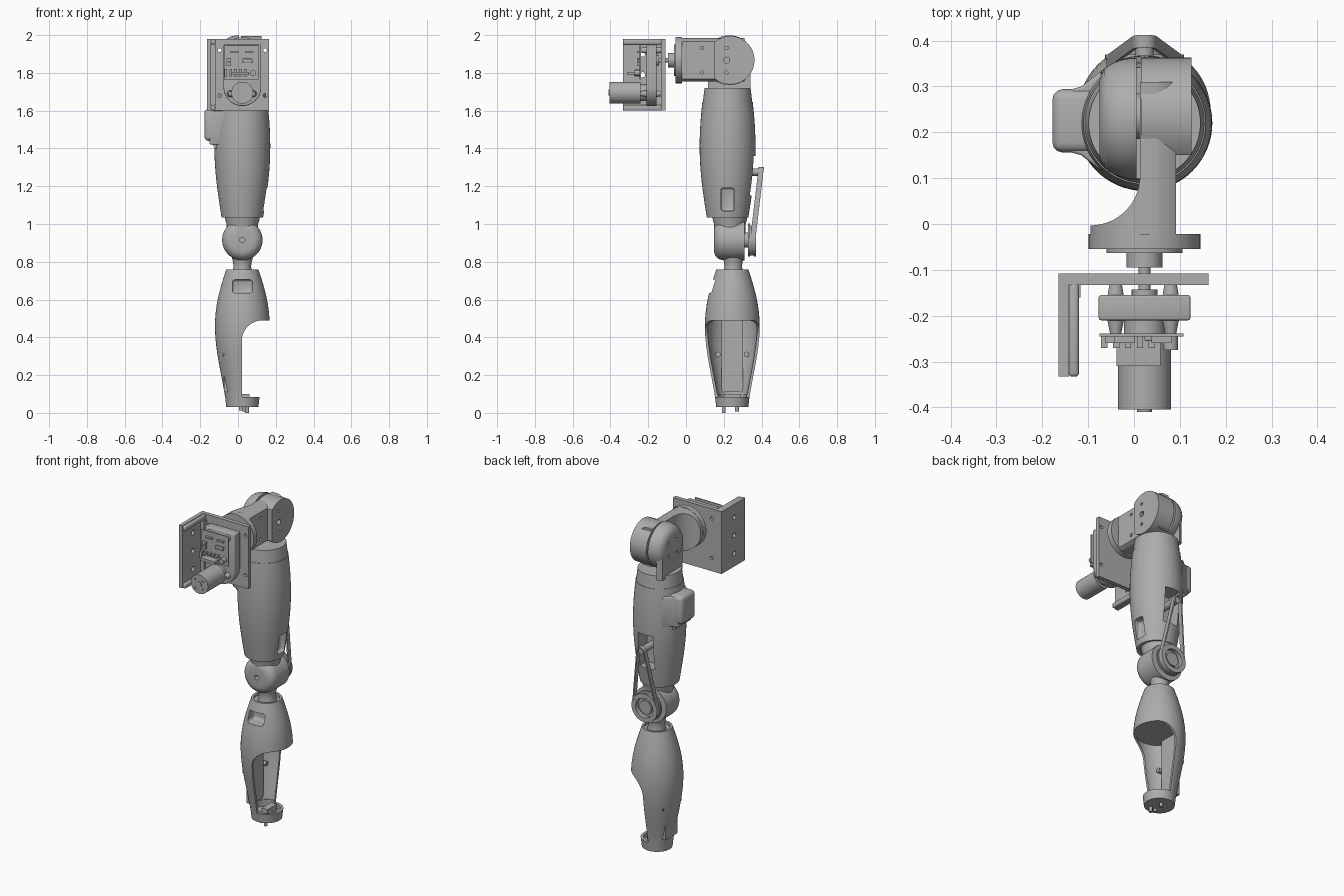
import bpy, bmesh
from math import pi, sin, cos, radians, sqrt
from mathutils import Matrix

if "Cube" in bpy.data.objects:
    bpy.data.objects.remove(bpy.data.objects["Cube"])

GREY = bpy.data.materials.new("plain grey")
GREY.use_nodes = True
GREY.diffuse_color = (.42, .42, .42, 1)
GREY.node_tree.nodes["Principled BSDF"].inputs["Base Color"].default_value = GREY.diffuse_color

TURN = {"X": Matrix.Rotation(pi / 2, 4, "Y"), "Y": Matrix.Rotation(-pi / 2, 4, "X"), "Z": Matrix()}

# Shared centre lines of the joints
MID = .023
ARM_Y, FOREARM_Y, SHOULDER_Y = .22, .245, .235
SHOULDER_Z, ELBOW_Z, MOTOR_Z = 1.867, .915, 1.695


def add(name, bm, bevel=0):
    bmesh.ops.recalc_face_normals(bm, faces=bm.faces)
    mesh = bpy.data.meshes.new(name)
    bm.to_mesh(mesh)
    bm.free()
    mesh.materials.append(GREY)
    ob = bpy.data.objects.new(name, mesh)
    bpy.context.collection.objects.link(ob)
    if bevel:
        mod = ob.modifiers.new("bevel", "BEVEL")
        mod.width, mod.segments, mod.angle_limit = bevel, 3, radians(50)
        bake(ob)
    return ob


def bake(ob):
    graph = bpy.context.evaluated_depsgraph_get()
    mesh = bpy.data.meshes.new_from_object(ob.evaluated_get(graph))
    ob.modifiers.clear()
    ob.data = mesh


def cut(ob, *cutters, operation="DIFFERENCE"):
    for cutter in cutters:
        cutter.hide_render = True
        mod = ob.modifiers.new("cut", "BOOLEAN")
        mod.object, mod.operation, mod.solver = cutter, operation, "EXACT"
    bake(ob)
    for cutter in cutters:
        bpy.data.objects.remove(cutter)


def skin(name, loops, bevel=0):
    """Closed body through matching loops of points."""
    bm = bmesh.new()
    loops = [[bm.verts.new(point) for point in loop] for loop in loops]
    for low, high in zip(loops, loops[1:]):
        for i in range(len(low)):
            bm.faces.new((low[i - 1], low[i], high[i], high[i - 1]))
    bm.faces.new(loops[0])
    bm.faces.new(loops[-1])
    return add(name, bm, bevel)


def lathe(name, axis, loc, profile, sides=48):
    """Turned part from (radius, distance along axis) pairs."""
    place = Matrix.Translation(loc) @ TURN[axis]
    ring = [2 * pi * i / sides for i in range(sides)]
    ob = skin(name, [[(r * cos(a), r * sin(a), h) for a in ring] for r, h in profile])
    ob.data.transform(place)
    return ob


def rod(name, axis, loc, radius, length):
    return lathe(name, axis, loc, [(radius, 0), (radius, length)])


def prism(name, axis, outline, low, high, bevel=0):
    """Flat outline in the plane across axis, pulled from low to high."""
    put = {"X": lambda u, v, w: (w, u, v), "Y": lambda u, v, w: (u, w, v), "Z": lambda u, v, w: (u, v, w)}[axis]
    return skin(name, [[put(u, v, w) for u, v in outline] for w in (low, high)], bevel)


def box(name, x, y, z, bevel=0):
    return prism(name, "Z", [(x[0], y[0]), (x[1], y[0]), (x[1], y[1]), (x[0], y[1])], *z, bevel)


def about(centre, half):
    return centre - half, centre + half


def arc(cx, cy, radius, start, end, steps=24):
    angles = [radians(start + (end - start) * i / steps) for i in range(steps + 1)]
    return [(cx + radius * cos(a), cy + radius * sin(a)) for a in angles]


def limb(name, loc, radius_at, bottom, top, steps=16):
    """Round limb whose radius is a function of height."""
    heights = [bottom + (top - bottom) * i / steps for i in range(steps + 1)]
    return lathe(name, "Z", loc, [(radius_at(z), z) for z in heights], 64)


def hole_ring(axis, loc, spread, radius, count):
    """Cutters spaced evenly on a circle in the plane across axis."""
    cutters = []
    for u, v in arc(0, 0, spread, 45, 405, count)[:-1]:
        x, y, z = loc
        spot = (x + u, y, z + v) if axis == "Y" else (x, y + u, z + v)
        cutters.append(rod("hole_cutter", axis, spot, radius, .1))
    return cutters


# Motor bracket with side lip
plate = box("motor_plate", (-.165, .163), (-.133, -.108), (1.6, 1.98))
cut(plate, *hole_ring("Y", (MID, -.2, 1.8), .17, .01, 4))
lip = box("motor_plate_lip", (-.165, -.142), (-.333, -.12), (1.6, 1.98))
cut(lip, *[rod("hole_cutter", "X", (-.2, -.23, z), .014, .1) for z in (1.68, 1.79, 1.9)])
for z in (1.615, 1.965):
    box("lip_rib", (-.143, -.12), (-.333, -.13), about(z, .015), bevel=.008)
box("lip_corner_brace", (-.143, -.117), (-.16, -.132), (1.63, 1.95))

# Gearbox, motor and driver board
gearbox_outline = arc(MID, MOTOR_Z + .03, .1, 180, 360) + [(.123, 1.95), (-.077, 1.95)]
prism("gearbox", "Y", gearbox_outline, -.21, -.155, bevel=.005)
rod("motor_collar", "Y", (MID, -.245, MOTOR_Z), .045, .04)
motor = rod("motor_can", "Y", (MID, -.405, MOTOR_Z), .058, .165)
cut(motor, *hole_ring("Y", (MID, -.5, MOTOR_Z), .036, .006, 4))
rod("motor_rear_bearing", "Y", (MID, -.41, MOTOR_Z), .016, .01)
box("driver_board", (-.075, .108), (-.245, -.239), (1.765, 1.945))
for x in about(.02, .06):
    for z in (1.69, 1.92):
        lathe("front_standoff", "Y", (x, -.158, z), [(.018, 0), (.013, .03)])
        lathe("rear_standoff", "Y", (x, -.24, z), [(.012, 0), (.018, .03)])
for i in range(5):
    box("header_pin", about(i * .026 - .065, .007), (-.27, -.24), (1.78, 1.82))
box("terminal_block", about(.01, .048), (-.31, -.24), (1.788, 1.805))
rod("capacitor", "Y", (.08, -.275, 1.8), .016, .035)
for z in (1.845, 1.87):
    box("small_chip", about(-.05, .012), (-.26, -.24), about(z, .009))
box("large_chip", about(.05, .027), (-.255, -.24), about(1.865, .01), bevel=.003)
for x in about(.02, .04):
    box("pin_row", about(x, .022), (-.26, -.24), about(1.91, .004))

# Output shaft and shoulder flange
rod("output_boss", "Y", (MID, -.158, SHOULDER_Z), .028, .015)
rod("output_shaft", "Y", (MID, -.16, SHOULDER_Z), .013, .11)
rod("shaft_coupling", "Y", (MID, -.095, SHOULDER_Z), .039, .04)
flange = rod("shoulder_flange", "Y", (MID, -.055, SHOULDER_Z), .122, .033)
cut(flange, *hole_ring("Y", (MID, -.08, SHOULDER_Z), .08, .017, 4))
rod("flange_step", "Y", (MID, -.063, SHOULDER_Z), .083, .012)

# Shoulder arm sweeping back from the flange
sweep = arc(-.095, .105, .108, -90, 0)
arm = prism("shoulder_arm", "Z", [(-.095, -.03), *sweep, (.013, .31), (.092, .31), (.092, -.03)], 1.755, 1.985)
cut(arm, rod("trim_cutter", "Y", (MID, -.1, SHOULDER_Z), .121, .6), operation="INTERSECT")
cut(arm, *[rod("hole_cutter", "X", (.08, .085, z), .009, .1) for z in about(SHOULDER_Z, .065)])
hub = prism("shoulder_hub", "X", arc(SHOULDER_Y, SHOULDER_Z, .128, -131, 131), .015, .125)
cut(hub, rod("hole_cutter", "X", (.105, .215, SHOULDER_Z), .016, .1),
    *[rod("hole_cutter", "X", (.11, .215, z), .009, .1) for z in about(SHOULDER_Z, .065)])
rod("shoulder_pivot", "X", (-.02, SHOULDER_Y, SHOULDER_Z), .05, .06)

# Upper arm: domed cheek on top, barrel shell, side boss
dome = [(.085 + .047 * sqrt(1 - (1 - i / 8) ** 2), i * .01) for i in range(9)]
cheek = lathe("shoulder_cheek", "X", (-.075, SHOULDER_Y - .005, SHOULDER_Z), dome, 64)
cut(cheek, *hole_ring("X", (-.15, SHOULDER_Y, SHOULDER_Z), .055, .008, 4))
cheek_side = arc(0, .23, .12, 110, 250)
prism("cheek_foot", "Z", [(max(x, -.07), y) for x, y in cheek_side], 1.7, SHOULDER_Z)


def upper_radius(z):
    t = (z - 1.035) / .685
    return .11 + .015 * t + .03 * sin(pi * t)


upper = limb("upper_arm", (MID, ARM_Y, 0), upper_radius, 1.035, 1.645)
cut(upper, box("window_cutter", (.112, .3), about(ARM_Y, .035), (1.07, 1.19), bevel=.012),
    box("belt_window_cutter", about(MID, .05), (.27, .5), (1.15, 1.36)),
    rod("socket_cutter", "Z", (MID, ARM_Y, 1), .09, .06))
limb("upper_arm_band", (MID, ARM_Y, 0), lambda z: upper_radius(z) - .003, 1.64, 1.72, 4)
box("side_boss", (-.178, -.05), about(.225, .069), (1.44, 1.61), bevel=.022)
flare = [(-.15, .065), (-.115, .075), (-.07, .11)]
neck_outline = [(x, .225 - w) for x, w in flare] + [(x, .225 + w) for x, w in reversed(flare)]
prism("side_boss_neck", "Z", neck_outline, 1.42, 1.6, bevel=.006)
prism("side_boss_underside", "Y", [(-.165, 1.46), (-.12, 1.4), (-.06, 1.38), (-.06, 1.5)], *about(.225, .06))

# Elbow joint, rounded on its front edge
rounding = [(.055 + .052 * sin(a * pi / 12), .052 - .052 * cos(a * pi / 12)) for a in range(7)]
elbow = lathe("elbow_housing", "Y", (MID, .148, ELBOW_Z), rounding + [(.107, .162)], 64)
cut(elbow, rod("hole_cutter", "Y", (MID, .1, ELBOW_Z), .014, .3))
lathe("elbow_collar", "Z", (MID, .232, 0), [(.083, .95), (.083, 1), (.09, 1.02), (.095, 1.07)])
lathe("elbow_neck", "Z", (MID, .25, .74), [(.053, 0), (.046, .035), (.05, .06), (.06, .1)])
rod("elbow_axle", "Y", (MID, .3, ELBOW_Z), .04, .06)

# Elbow pulley, belt and drive pulley
pulley_profile = [(.088, 0), (.088, .01), (.078, .012), (.078, .03), (.086, .032), (.086, .042)]
pulley = lathe("elbow_pulley", "Y", (MID, .328, ELBOW_Z), pulley_profile)
cut(pulley, rod("recess_cutter", "Y", (MID, .345, ELBOW_Z), .058, .1))
for x, z in arc(MID, ELBOW_Z, .032, 0, 240, 2):
    rod("pulley_bolt", "Y", (x, .34, z), .012, .02)
path = arc(MID, ELBOW_Z, .083, 172, 368) + arc(MID, 1.275, .026, 8, 172)
bm = bmesh.new()
strip = [[bm.verts.new((x, .245 + z * .118 + side, z)) for side in (-.014, .014)] for x, z in path]
for i, after in enumerate(strip):
    before = strip[i - 1]
    bm.faces.new((before[0], before[1], after[1], after[0]))
belt = add("drive_belt", bm)
belt.modifiers.new("thickness", "SOLIDIFY").thickness = .008
bake(belt)
rod("drive_pulley", "Y", (MID, .25, 1.275), .02, .15)


# Forearm shell, hollowed and opened on its left side
def forearm_radius(z):
    t = (z - .03) / .73
    return .085 + .06 * sin(pi * min(t, 1) ** 1.3)


forearm = limb("forearm", (MID, FOREARM_Y, 0), forearm_radius, .03, .76)
hollow = limb("hollow_cutter", (MID, FOREARM_Y, 0), lambda z: forearm_radius(z) - .014, .1, .488)
opening = [(.02, .085), (.3, .085), (.3, .49)] + arc(.13, .38, .11, 90, 180)
cut(forearm, hollow, prism("opening_cutter", "Y", opening, 0, .6),
    box("window_cutter", about(MID, .053), (0, .2), (.635, .705), bevel=.014),
    rod("cup_cutter", "Z", (MID, FOREARM_Y, .06), .075, .1),
    rod("socket_cutter", "Z", (MID, FOREARM_Y, .745), .072, .1))
box("forearm_inner_panel", (-.075, -.04), about(FOREARM_Y, .058), (.11, .49))
for y in about(FOREARM_Y, .075):
    rod("panel_screw", "X", (-.08, y, .31), .014, .05)
box("base_tab", about(.04, .02), about(FOREARM_Y, .045), (.05, .1))
for x, y, low in ((.015, .2, .012), (.048, .2, 0), (.03, .27, .008)):
    rod("wrist_pin", "Z", (x, y, low), .01, .06)

# Smooth curved faces, keep hard edges
bpy.ops.object.select_all(action="DESELECT")
for ob in bpy.context.collection.objects:
    if ob.type == "MESH":
        ob.select_set(True)
        bpy.context.view_layer.objects.active = ob
bpy.ops.object.shade_smooth_by_angle(angle=radians(32))
